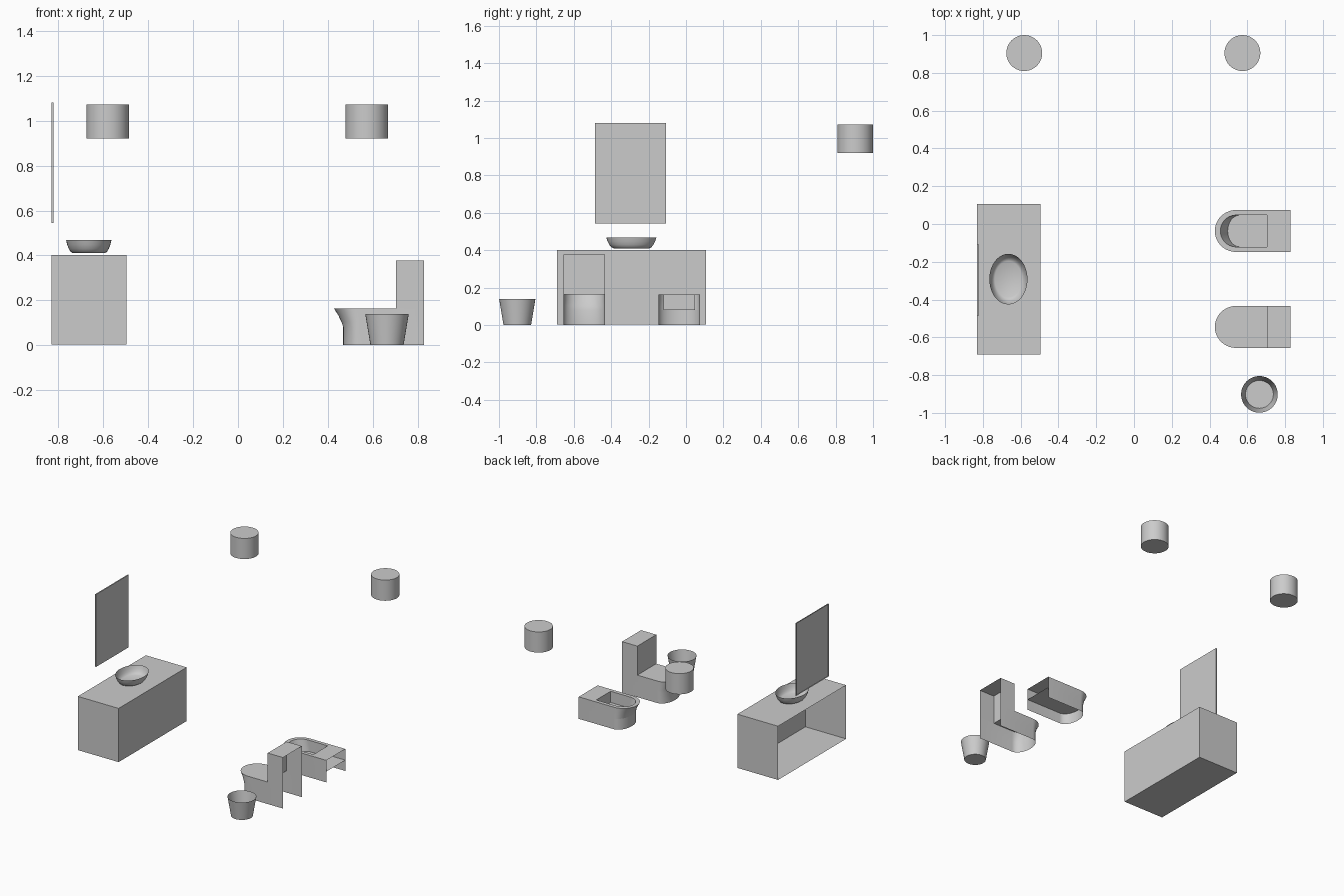
import bpy, bmesh
from math import pi, sin, cos, radians

if "Cube" in bpy.data.objects:
    bpy.data.objects.remove(bpy.data.objects["Cube"])


def finish(name, bm):
    bmesh.ops.remove_doubles(bm, verts=bm.verts, dist=1e-4)
    bmesh.ops.recalc_face_normals(bm, faces=bm.faces)
    me = bpy.data.meshes.new(name)
    bm.to_mesh(me)
    bm.free()
    me.polygons.foreach_set("use_smooth", [True] * len(me.polygons))
    me.set_sharp_from_angle(angle=radians(35))
    ob = bpy.data.objects.new(name, me)
    bpy.context.collection.objects.link(ob)
    return ob


def loft(bm, loops, closed=True):
    rows = [[bm.verts.new(p) for p in lp] for lp in loops]
    for a, b in zip(rows, rows[1:]):
        n = len(a)
        for i in range(n if closed else n - 1):
            j = (i + 1) % n
            bm.faces.new((a[i], a[j], b[j], b[i]))


def face(bm, pts):
    bm.faces.new([bm.verts.new(p) for p in pts])


def ellipse(c, rx, ry, z, n=40):
    return [(c[0] + rx * cos(2 * pi * i / n), c[1] + ry * sin(2 * pi * i / n), z)
            for i in range(n)]


def d_loop(xc, yc, rx, ry, xback, z, n=20):
    """Straight sides from the wall and a rounded front towards -x."""
    arc = [(xc - rx * sin(pi * i / n), yc + ry * cos(pi * i / n), z) for i in range(n + 1)]
    return [(xback, yc + ry, z)] + arc + [(xback, yc - ry, z)]


def round_part(name, c, rx, ry, profile, top=False):
    """Stack of scaled ellipses, profile = (scale, z) from bottom to top."""
    bm = bmesh.new()
    loops = [ellipse(c, rx * s, ry * s, z) for s, z in profile]
    loft(bm, loops)
    face(bm, loops[0])
    if top:
        face(bm, loops[-1])
    finish(name, bm)


def open_box(bm, x0, x1, y0, y1, z0, z1, drop):
    """Box lacking the listed sides."""
    p = lambda x, y, z: ((x0, x1)[x], (y0, y1)[y], (z0, z1)[z])
    sides = {
        "-x": [(0, 0, 0), (0, 0, 1), (0, 1, 1), (0, 1, 0)],
        "+x": [(1, 0, 0), (1, 1, 0), (1, 1, 1), (1, 0, 1)],
        "-y": [(0, 0, 0), (1, 0, 0), (1, 0, 1), (0, 0, 1)],
        "+y": [(0, 1, 0), (0, 1, 1), (1, 1, 1), (1, 1, 0)],
        "-z": [(0, 0, 0), (0, 1, 0), (1, 1, 0), (1, 0, 0)],
        "+z": [(0, 0, 1), (1, 0, 1), (1, 1, 1), (0, 1, 1)],
    }
    for key, quad in sides.items():
        if key not in drop:
            face(bm, [p(*q) for q in quad])


# vanity cabinet and mirror, both open towards the wall
for name, dims in (("vanity_cabinet", (-0.83, -0.496, -0.69, 0.107, 0.003, 0.401)),
                   ("mirror", (-0.83, -0.822, -0.487, -0.106, 0.544, 1.081))):
    bm = bmesh.new()
    open_box(bm, *dims, ("-x",))
    finish(name, bm)

# basin bowl
round_part("basin_bowl", (-0.665, -0.292), 0.101, 0.134,
           [(0.71, 0.41), (0.80, 0.416), (0.88, 0.429), (0.95, 0.447), (1, 0.468)])

# waste bin
round_part("waste_bin", (0.664, -0.902), 0.097, 0.097, [(0.76, 0), (1, 0.14)])

# ceiling lamps
for side, x in (("left", -0.581), ("right", 0.574)):
    round_part("lamp_" + side, (x, 0.905), 0.095, 0.095, [(1, 0.92), (1, 1.073)], top=True)

XC, RY, WALL, STEP = 0.54, 0.111, 0.828, 0.703
SKIRT = [(0.071, 0), (0.071, 0.08), (0.079, 0.104), (0.093, 0.133), (0.112, 0.163)]
TOP = SKIRT[-1][1]


def skirt(bm, y):
    loops = [d_loop(XC, y, rx, RY, WALL, z) for rx, z in SKIRT]
    loft(bm, loops, closed=False)
    return loops


# toilet: flared skirt, flat seat, cistern
bm = bmesh.new()
y = -0.545
skirt(bm, y)
face(bm, d_loop(XC, y, 0.112, RY, STEP, TOP))
open_box(bm, STEP, WALL, y - RY, y + RY, TOP, 0.378, ("+x", "-z"))
finish("toilet", bm)

# bidet: flared skirt, rim, well and well floor
bm = bmesh.new()
y = -0.037
loops = skirt(bm, y)
well_top = d_loop(XC, y, 0.083, 0.084, STEP, TOP)
well_low = d_loop(XC + 0.02, y, 0.064, 0.084, STEP, 0.08)
loft(bm, [loops[-1], well_top, well_low])
face(bm, loops[1])
finish("bidet", bm)
